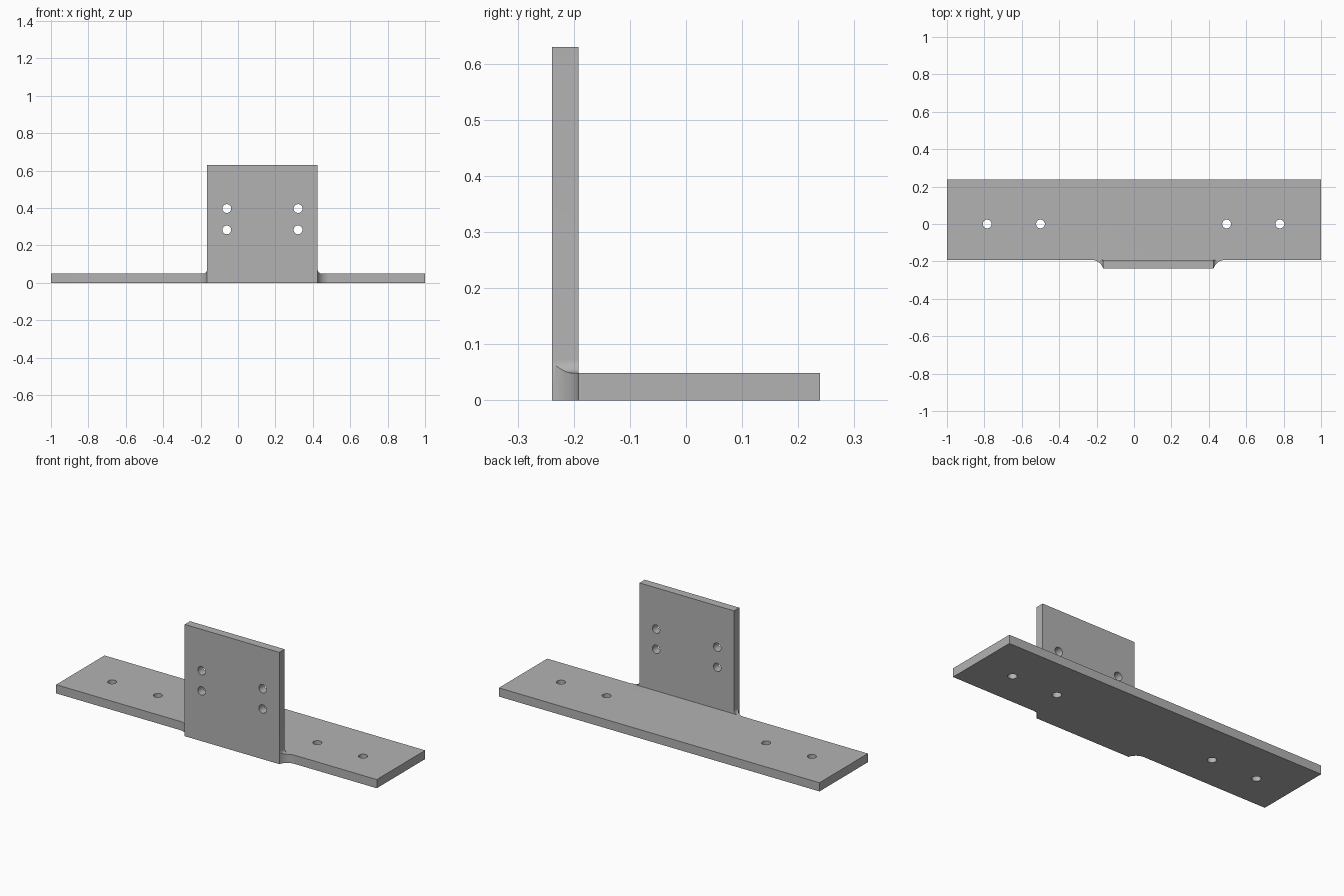
import bpy
import bmesh
from math import sin, cos, pi, asin
from mathutils import Vector

cube = bpy.data.objects.get("Cube")
if cube:
    bpy.data.objects.remove(cube, do_unlink=True)

# Main dimensions
FRONT, INNER, BACK = -0.239, -0.192, 0.239
LEFT, RIGHT = 0.425, -0.165
PLATE_TOP, TOP = 0.049, 0.63
FLARE_R, FILLET_R, HOLE_R = 0.065, 0.024, 0.0235

steel = bpy.data.materials.new("grey_steel")
steel.use_nodes = True
GREY = (0.45, 0.45, 0.45, 1)
steel.diffuse_color = GREY
steel.node_tree.nodes["Principled BSDF"].inputs["Base Color"].default_value = GREY


def prism(name, outline, start, depth):
    """Extrude a closed 3D outline along a vector."""
    bm = bmesh.new()
    face = bm.faces.new([bm.verts.new(Vector(p) + Vector(start)) for p in outline])
    ext = bmesh.ops.extrude_face_region(bm, geom=[face])
    moved = [v for v in ext["geom"] if isinstance(v, bmesh.types.BMVert)]
    bmesh.ops.translate(bm, verts=moved, vec=depth)
    bmesh.ops.recalc_face_normals(bm, faces=bm.faces)
    mesh = bpy.data.meshes.new(name)
    bm.to_mesh(mesh)
    bm.free()
    mesh.materials.append(steel)
    obj = bpy.data.objects.new(name, mesh)
    bpy.context.collection.objects.link(obj)
    return obj


def combine(target, tool, operation):
    """Apply a boolean and discard the tool."""
    tool.hide_render = True
    mod = target.modifiers.new(operation, "BOOLEAN")
    mod.operation, mod.object, mod.solver = operation, tool, "EXACT"
    bpy.context.view_layer.objects.active = target
    bpy.ops.object.modifier_apply(modifier=mod.name)
    bpy.data.objects.remove(tool, do_unlink=True)


def arc(cx, cy, r, a0, a1, steps=12):
    return [(cx + r * cos(a0 + (a1 - a0) * i / steps),
             cy + r * sin(a0 + (a1 - a0) * i / steps)) for i in range(steps + 1)]


# Plan outline: plate with a flared tab reaching forward under the upright
cy = INNER - FLARE_R
end = asin((FRONT - cy) / FLARE_R)
reach = FLARE_R * cos(end)
plan = [(1, BACK), (-1, BACK), (-1, INNER)]
plan += arc(RIGHT - reach, cy, FLARE_R, pi / 2, end)
plan += arc(LEFT + reach, cy, FLARE_R, pi - end, pi / 2)
plan += [(1, INNER)]
bracket = prism("angle_bracket", [(x, y, 0) for x, y in plan], (0, 0, 0), (0, 0, TOP))

# Front elevation: upright blending into the plate with small fillets
cz = PLATE_TOP + FILLET_R
front = [(-1.1, -0.1), (-1.1, PLATE_TOP)]
front += arc(RIGHT - FILLET_R, cz, FILLET_R, -pi / 2, 0)
front += [(RIGHT, 0.8), (LEFT, 0.8)]
front += arc(LEFT + FILLET_R, cz, FILLET_R, pi, 1.5 * pi)
front += [(1.1, PLATE_TOP), (1.1, -0.1)]
combine(bracket, prism("front_shape", [(x, 0, z) for x, z in front],
                       (0, -0.5, 0), (0, 1, 0)), "INTERSECT")

# Side elevation: clear the space behind the upright
side = [(INNER, PLATE_TOP), (0.5, PLATE_TOP), (0.5, 0.8), (INNER, 0.8)]
combine(bracket, prism("rear_space", [(0, y, z) for y, z in side],
                       (-1.2, 0, 0), (2.4, 0, 0)), "DIFFERENCE")

# Bolt holes through the plate and the upright
circle = arc(0, 0, HOLE_R, 0, 2 * pi, 32)[:-1]
for x in (-0.785, -0.5, 0.495, 0.78):
    combine(bracket, prism("plate_hole", [(a, b, 0) for a, b in circle],
                           (x, 0, -0.1), (0, 0, 0.3)), "DIFFERENCE")
for x in (-0.06, 0.321):
    for z in (0.283, 0.397):
        combine(bracket, prism("upright_hole", [(a, 0, b) for a, b in circle],
                               (x, -0.4, z), (0, 0.3, 0)), "DIFFERENCE")

# Smooth the fillets and holes, keep the corners crisp
bpy.ops.object.select_all(action="DESELECT")
bracket.select_set(True)
bpy.context.view_layer.objects.active = bracket
bpy.ops.object.shade_smooth_by_angle(angle=pi / 6)
